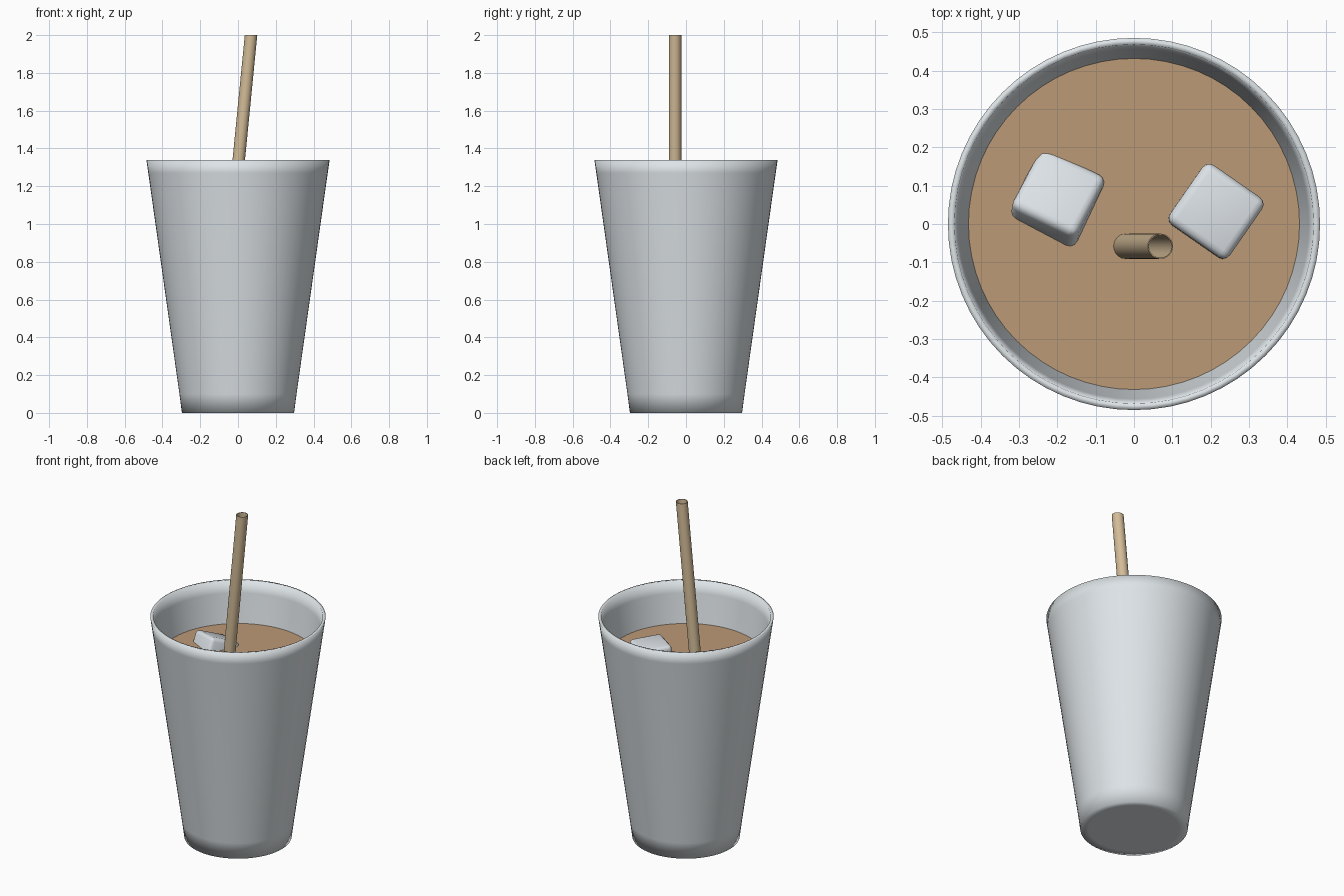
import bpy, bmesh, math
from mathutils import Matrix, Vector

old = bpy.data.objects.get("Cube")
if old:
    bpy.data.objects.remove(old, do_unlink=True)

LIQUID_Z = 1.095


def material(name, rgb):
    mat = bpy.data.materials.new(name)
    mat.use_nodes = True
    color = (*rgb, 1)
    mat.diffuse_color = color
    mat.node_tree.nodes["Principled BSDF"].inputs["Base Color"].default_value = color
    return mat


def finish(name, bm, mat, smooth=True):
    mesh = bpy.data.meshes.new(name)
    bmesh.ops.recalc_face_normals(bm, faces=bm.faces)
    bm.to_mesh(mesh)
    bm.free()
    obj = bpy.data.objects.new(name, mesh)
    bpy.context.collection.objects.link(obj)
    mesh.materials.append(mat)
    for p in mesh.polygons:
        p.use_smooth = smooth
    return obj


def lathe(name, profile, mat, sides=64):
    """Revolve (radius, z) points around z; zero radius closes an end."""
    bm = bmesh.new()
    verts = [bm.verts.new((r, 0, z)) for r, z in profile]
    edges = [bm.edges.new(pair) for pair in zip(verts, verts[1:])]
    bmesh.ops.spin(bm, geom=verts + edges, cent=(0, 0, 0), axis=(0, 0, 1),
                   angle=math.tau, steps=sides, use_merge=False)
    bmesh.ops.remove_doubles(bm, verts=bm.verts, dist=0.0005)
    return finish(name, bm, mat)


def keep_sharp(obj, degrees):
    bpy.ops.object.select_all(action="DESELECT")
    obj.select_set(True)
    bpy.context.view_layer.objects.active = obj
    bpy.ops.object.shade_smooth_by_angle(angle=math.radians(degrees))


def ice_cube(name, top, up, along, mat, size=0.19):
    """Rounded cube placed by the centre and normal of its upper face."""
    z = Vector(up).normalized()
    y = z.cross(Vector(along)).normalized()
    x = y.cross(z)
    bm = bmesh.new()
    bmesh.ops.create_cube(bm, size=size)
    bmesh.ops.bevel(bm, geom=bm.edges[:], offset=0.022, segments=3,
                    profile=0.5, affect="EDGES")
    turn = Matrix((x, y, z)).transposed().to_4x4()
    bm.transform(Matrix.Translation(Vector(top) - z * size / 2) @ turn)
    return finish(name, bm, mat)


cup_white = material("cup_white", (0.78, 0.83, 0.86))
ice_white = material("ice_white", (0.80, 0.85, 0.89))
milky_brown = material("milky_brown", (0.50, 0.32, 0.18))
straw_tan = material("straw_tan", (0.65, 0.50, 0.31))

# Cup: softly shaded foot, straight tapered wall, thin rim and inside
lathe("cup", [(0, 0), (0.25, 0), (0.297, 0), (0.31, 0.1), (0.475, 1.27),
              (0.485, 1.34), (0.468, 1.34), (0.456, 1.27), (0.292, 0.1),
              (0.27, 0.03), (0, 0.03)], cup_white)

# Drink: filled body with a crisp flat surface
drink = lathe("drink", [(0, 0.04), (0.27, 0.04), (0.432, LIQUID_Z), (0, LIQUID_Z)],
              milky_brown)
keep_sharp(drink, 30)

# Straw: leaning thin tube with level ends
straw = lathe("straw", [(0.033, 0.1), (0.033, 2), (0.03, 2), (0.03, 0.1), (0.033, 0.1)],
              straw_tan, 24)
lean = 0.0985
for v in straw.data.vertices:
    v.co.x += 0.069 + (v.co.z - 2) * lean
    v.co.y -= 0.058
keep_sharp(straw, 40)

# Ice: one nearly level, one tipped with a raised edge
ice_cube("left_ice", (0.215, 0.034, LIQUID_Z + 0.042), (0.03, 0.03, 1), (0.82, -0.57, 0), ice_white)
ice_cube("right_ice", (-0.196, 0.088, LIQUID_Z + 0.04), (0.06, 0.38, 0.92), (0.87, -0.46, 0), ice_white)
